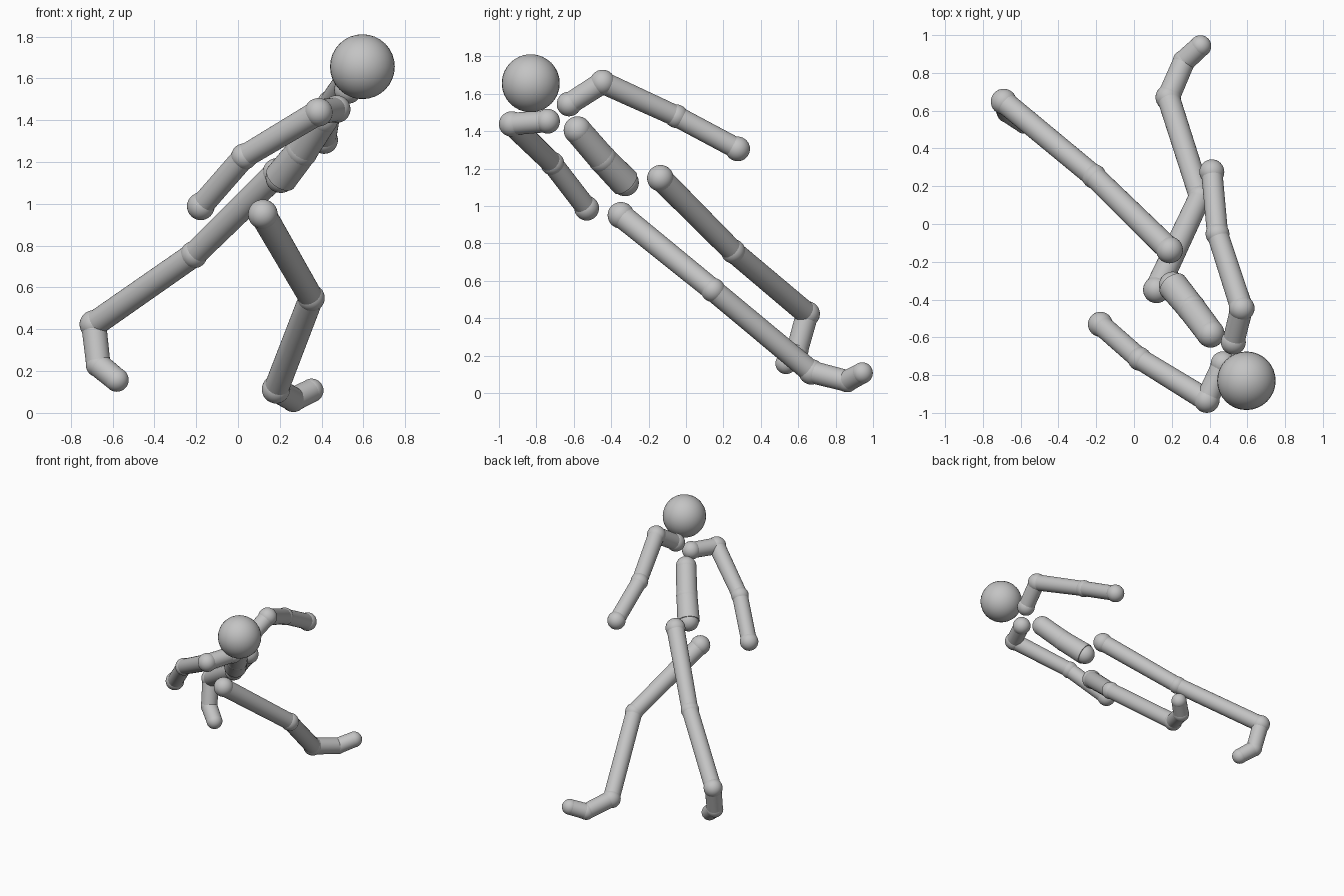
import bpy
from mathutils import Vector

if "Cube" in bpy.data.objects:
    bpy.data.objects.remove(bpy.data.objects["Cube"])

grey = bpy.data.materials.new("plain_grey")
grey.diffuse_color = (0.55, 0.55, 0.55, 1)
grey.use_nodes = True
grey.node_tree.nodes["Principled BSDF"].inputs["Base Color"].default_value = grey.diffuse_color


def finish(name):
    ob = bpy.context.object
    ob.name = name
    ob.data.materials.append(grey)
    bpy.ops.object.shade_smooth_by_angle()


def ball(name, pos, r):
    bpy.ops.mesh.primitive_uv_sphere_add(segments=32, ring_count=16, radius=r, location=pos)
    finish(name)


def bone(name, a, b, ra, rb):
    a, b = Vector(a), Vector(b)
    d = b - a
    bpy.ops.mesh.primitive_cone_add(vertices=32, radius1=ra, radius2=rb, depth=d.length,
                                    location=(a + b) / 2,
                                    rotation=d.to_track_quat('Z', 'Y').to_euler())
    finish(name)


def chain(part_names, joint_names, joints):
    """Joints are (x, y, z, ball radius, bone radius); bones link neighbours."""
    for n, j in zip(joint_names, joints):
        ball(n, j[:3], j[3])
    for n, a, b in zip(part_names, joints, joints[1:]):
        bone(n, a[:3], b[:3], a[4], b[4])


# head
ball("head", (0.595, -0.83, 1.656), 0.155)

# torso
chain(["chest", "belly"], ["neck_base", "waist", "pelvis"], [
    (0.405, -0.58, 1.405, 0.074, 0.073),
    (0.304, -0.446, 1.25, 0.077, 0.075),
    (0.205, -0.325, 1.125, 0.073, 0.080)])

# arms: collar, shoulder, elbow, hand
arms = {
    "rear": [(0.526, -0.625, 1.545, 0.066, 0.058), (0.57, -0.446, 1.66, 0.068, 0.060),
             (0.442, -0.052, 1.48, 0.063, 0.056), (0.412, 0.276, 1.305, 0.066, 0.056)],
    "front": [(0.472, -0.74, 1.453, 0.066, 0.058), (0.385, -0.932, 1.438, 0.068, 0.060),
              (0.03, -0.714, 1.226, 0.063, 0.056), (-0.178, -0.531, 0.988, 0.066, 0.056)]}
for side, joints in arms.items():
    chain([side + p for p in ("_collar", "_upper_arm", "_forearm")],
          [side + p for p in ("_collar_joint", "_shoulder", "_elbow", "_hand")], joints)

# legs: hip, knee, ankle, ball of foot, toe
legs = {
    "planted": [(0.119, -0.348, 0.95, 0.071, 0.064), (0.35, 0.145, 0.55, 0.065, 0.059),
                (0.182, 0.67, 0.113, 0.068, 0.060), (0.265, 0.862, 0.064, 0.060, 0.058),
                (0.352, 0.942, 0.107, 0.057, 0.056)],
    "trailing": [(0.188, -0.137, 1.148, 0.071, 0.064), (-0.211, 0.252, 0.757, 0.065, 0.059),
                 (-0.69, 0.648, 0.423, 0.068, 0.060), (-0.668, 0.595, 0.23, 0.060, 0.058),
                 (-0.58, 0.535, 0.158, 0.057, 0.056)]}
for side, joints in legs.items():
    chain([side + p for p in ("_thigh", "_shin", "_foot", "_toes")],
          [side + p for p in ("_hip", "_knee", "_ankle", "_foot_ball", "_toe_tip")], joints)
